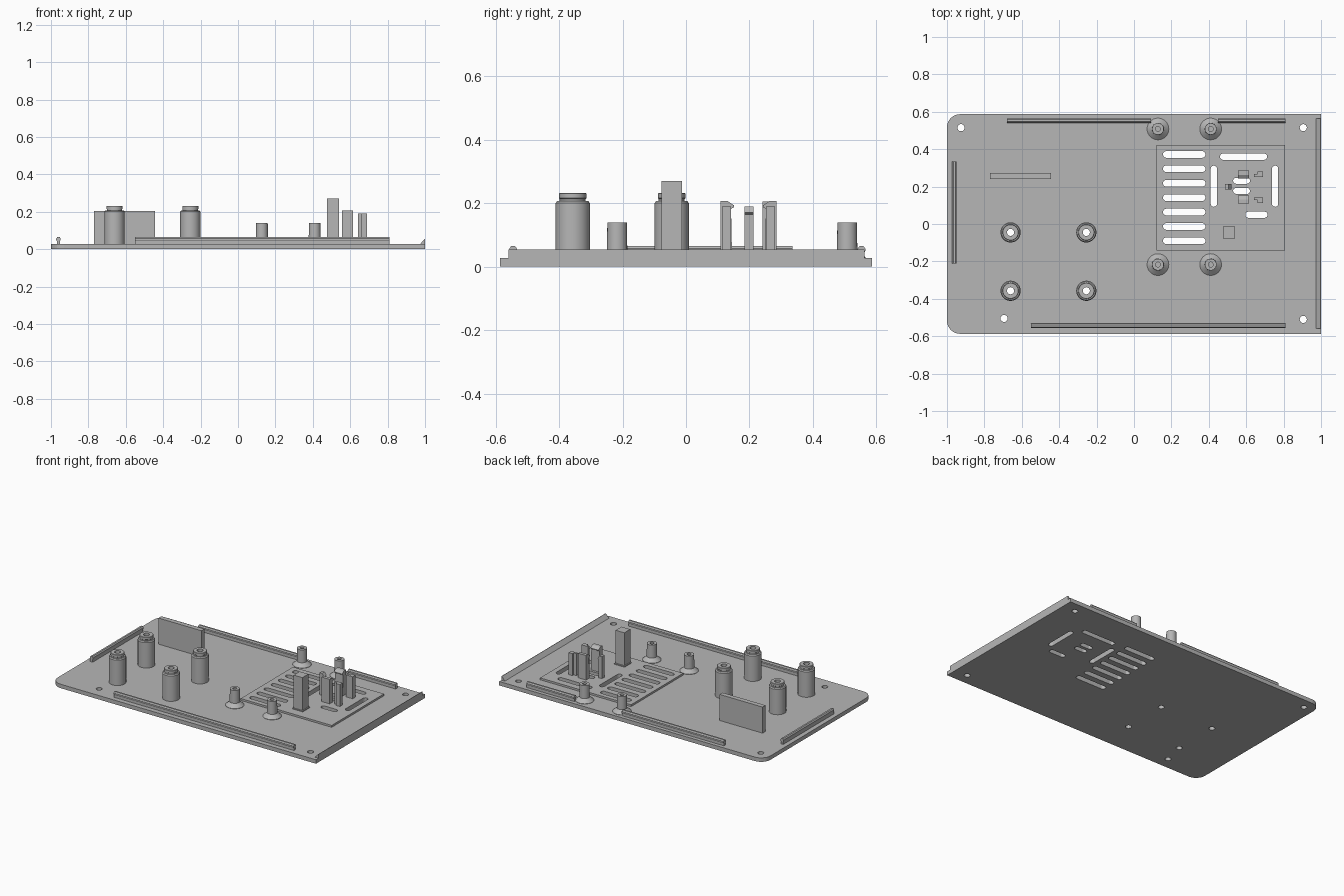
import bpy, bmesh, math
from mathutils import Vector

if "Cube" in bpy.data.objects:
    bpy.data.objects.remove(bpy.data.objects["Cube"])

T = 0.027     # plate thickness
PAD = 0.04    # top of the raised pad

grey = bpy.data.materials.new("plain_grey")
grey.diffuse_color = (0.47, 0.47, 0.47, 1)
grey.use_nodes = True
grey.node_tree.nodes["Principled BSDF"].inputs["Base Color"].default_value = grey.diffuse_color


def finish(name, bm, smooth=False):
    bmesh.ops.recalc_face_normals(bm, faces=bm.faces)
    me = bpy.data.meshes.new(name)
    bm.to_mesh(me)
    bm.free()
    ob = bpy.data.objects.new(name, me)
    bpy.context.collection.objects.link(ob)
    me.materials.append(grey)
    if smooth:
        bpy.ops.object.select_all(action='DESELECT')
        ob.select_set(True)
        bpy.context.view_layer.objects.active = ob
        bpy.ops.object.shade_smooth_by_angle(angle=math.radians(30))
    return ob


def add_prism(bm, pts, axis, a, b):
    """Extrude a 2D outline along an axis from a to b."""
    put = {'x': lambda p, t: (t, p[0], p[1]),
           'y': lambda p, t: (p[0], t, p[1]),
           'z': lambda p, t: (p[0], p[1], t)}[axis]
    lo = [bm.verts.new(put(p, a)) for p in pts]
    hi = [bm.verts.new(put(p, b)) for p in pts]
    n = len(pts)
    bm.faces.new(lo[::-1])
    bm.faces.new(hi)
    for i in range(n):
        j = (i + 1) % n
        bm.faces.new((lo[i], lo[j], hi[j], hi[i]))


def prism(name, pts, axis, a, b):
    bm = bmesh.new()
    add_prism(bm, pts, axis, a, b)
    return finish(name, bm)


def rect(x0, x1, y0, y1):
    return [(x0, y0), (x1, y0), (x1, y1), (x0, y1)]


def box(name, x0, x1, y0, y1, z0, z1):
    return prism(name, rect(x0, x1, y0, y1), 'z', z0, z1)


def arc(cx, cy, r, a0, a1, n):
    return [(cx + r * math.cos(math.radians(a0 + (a1 - a0) * i / n)),
             cy + r * math.sin(math.radians(a0 + (a1 - a0) * i / n))) for i in range(n + 1)]


def slot(x0, x1, y0, y1):
    """Round-ended slot outline filling a rectangle."""
    if x1 - x0 > y1 - y0:
        r, cy = (y1 - y0) / 2, (y0 + y1) / 2
        return arc(x1 - r, cy, r, -90, 90, 10) + arc(x0 + r, cy, r, 90, 270, 10)
    r, cx = (x1 - x0) / 2, (x0 + x1) / 2
    return arc(cx, y1 - r, r, 0, 180, 10) + arc(cx, y0 + r, r, 180, 360, 10)


def lathe(name, profile, x, y, closed, n=40):
    """Revolve an (r, z) profile around a vertical axis."""
    bm = bmesh.new()
    rings = []
    for r, z in profile:
        if r == 0:
            rings.append([bm.verts.new((x, y, z))] * n)
        else:
            rings.append([bm.verts.new((x + r * math.cos(math.tau * i / n),
                                        y + r * math.sin(math.tau * i / n), z)) for i in range(n)])
    pairs = list(zip(rings, rings[1:])) + ([(rings[-1], rings[0])] if closed else [])
    for a, b in pairs:
        for i in range(n):
            j = (i + 1) % n
            bm.faces.new(list(dict.fromkeys((a[i], a[j], b[j], b[i]))))
    return finish(name, bm, True)


# base plate: rounded on the left, square on the right
Y = 0.587
base = prism("base_plate", [(1, -Y), (1, Y)] + arc(-0.93, Y - 0.07, 0.07, 90, 180, 8)
             + arc(-0.93, -Y + 0.07, 0.07, 180, 270, 8), 'z', 0, T)
pad = box("vent_pad", 0.12, 0.807, -0.142, 0.422, T - 0.001, PAD)

# holes and vent slots
tall = [(x, y) for x in (-0.66, -0.255) for y in (-0.045, -0.357)]
screws = [(-0.925, 0.515), (0.905, 0.515), (0.905, -0.51), (-0.695, -0.505)]
holes = bmesh.new()
for x, y in tall + screws:
    add_prism(holes, arc(x, y, 0.019, 0, 345, 23), 'z', -0.1, 0.1)
slots = [(0.155, 0.382, 0.372 - 0.077 * i - 0.018, 0.372 - 0.077 * i + 0.018) for i in range(7)]
slots += [(0.41, 0.444, 0.092, 0.312), (0.738, 0.771, 0.092, 0.312), (0.46, 0.712, 0.343, 0.377),
          (0.53, 0.62, 0.215, 0.247), (0.53, 0.62, 0.161, 0.193), (0.595, 0.714, 0.033, 0.066)]
for s in slots:
    add_prism(holes, slot(*s), 'z', -0.1, 0.1)
cutter = finish("hole_cutter", holes)
cutter.hide_render = True
cutter.hide_viewport = True
for ob in (base, pad):
    m = ob.modifiers.new("holes", 'BOOLEAN')
    m.operation, m.solver, m.object = 'DIFFERENCE', 'EXACT', cutter

# tall stepped standoffs, bored through
for x, y in tall:
    lathe("tall_standoff", [(0.019, T - 0.001), (0.054, T - 0.001), (0.054, 0.2), (0.049, 0.207),
                            (0.041, 0.207), (0.041, 0.214), (0.043, 0.216), (0.043, 0.23),
                            (0.041, 0.232), (0.019, 0.232)], x, y, True)

# short standoffs with flared foot and blind hole
for x in (0.128, 0.41):
    for y in (0.508, -0.217):
        lathe("short_standoff", [(0, T - 0.001), (0.058, T - 0.001), (0.058, 0.029), (0.032, 0.052),
                                 (0.031, 0.14), (0.013, 0.14), (0.013, 0.06), (0, 0.06)], x, y, False)


# snap rails along the edges
def bead(c):
    return [(c + u, z) for u, z in ((-0.009, T - 0.001), (0.009, T - 0.001), (0.009, 0.044),
            (0.012, 0.05), (0.012, 0.057), (0.006, 0.065), (-0.006, 0.065),
            (-0.012, 0.057), (-0.012, 0.05), (-0.009, 0.044))]


prism("front_rail", bead(-0.545), 'x', -0.55, 0.81)
prism("back_rail_left", bead(0.553), 'x', -0.68, 0.09)
prism("back_rail_right", bead(0.553), 'x', 0.45, 0.81)
prism("left_rail", bead(-0.96), 'y', -0.21, 0.335)

# wedge lip on the right edge
prism("right_lip", [(0.973, T - 0.001), (1, T - 0.001), (1, 0.054), (0.997, 0.054)], 'y', -0.56, 0.563)

# upright wall
box("divider_wall", -0.77, -0.445, 0.241, 0.273, T - 0.001, 0.205)

# square post with a small foot
box("square_post", 0.475, 0.54, -0.077, -0.013, PAD - 0.001, 0.27)
box("square_post_foot", 0.468, 0.547, -0.083, -0.005, PAD - 0.001, 0.046)

# pair of facing snap clips, mirrored about the clip centre line
MID = 0.197
for s in (-1, 1):
    prof = [(MID + s * d, z) for d, z in ((0.088, PAD - 0.001), (0.052, PAD - 0.001), (0.055, 0.182),
            (0.045, 0.188), (0.045, 0.193), (0.066, 0.207), (0.088, 0.207))]
    prism("snap_clip", prof, 'x', 0.555, 0.616)
    # guide posts, L-shaped
    y0, y1 = sorted((MID + s * 0.055, MID + s * 0.084))
    box("guide_post", 0.661, 0.69, y0, y1, PAD - 0.001, 0.19)
    y0, y1 = sorted((MID + s * 0.055, MID + s * 0.07))
    box("guide_post_rib", 0.641, 0.662, y0, y1, PAD - 0.001, 0.19)

# small centre stop with a ramped tip
prism("centre_stop", [(0.486, PAD - 0.001), (0.512, PAD - 0.001), (0.512, 0.165), (0.52, 0.17),
                      (0.506, 0.19), (0.486, 0.19)], 'y', 0.184, 0.213)
